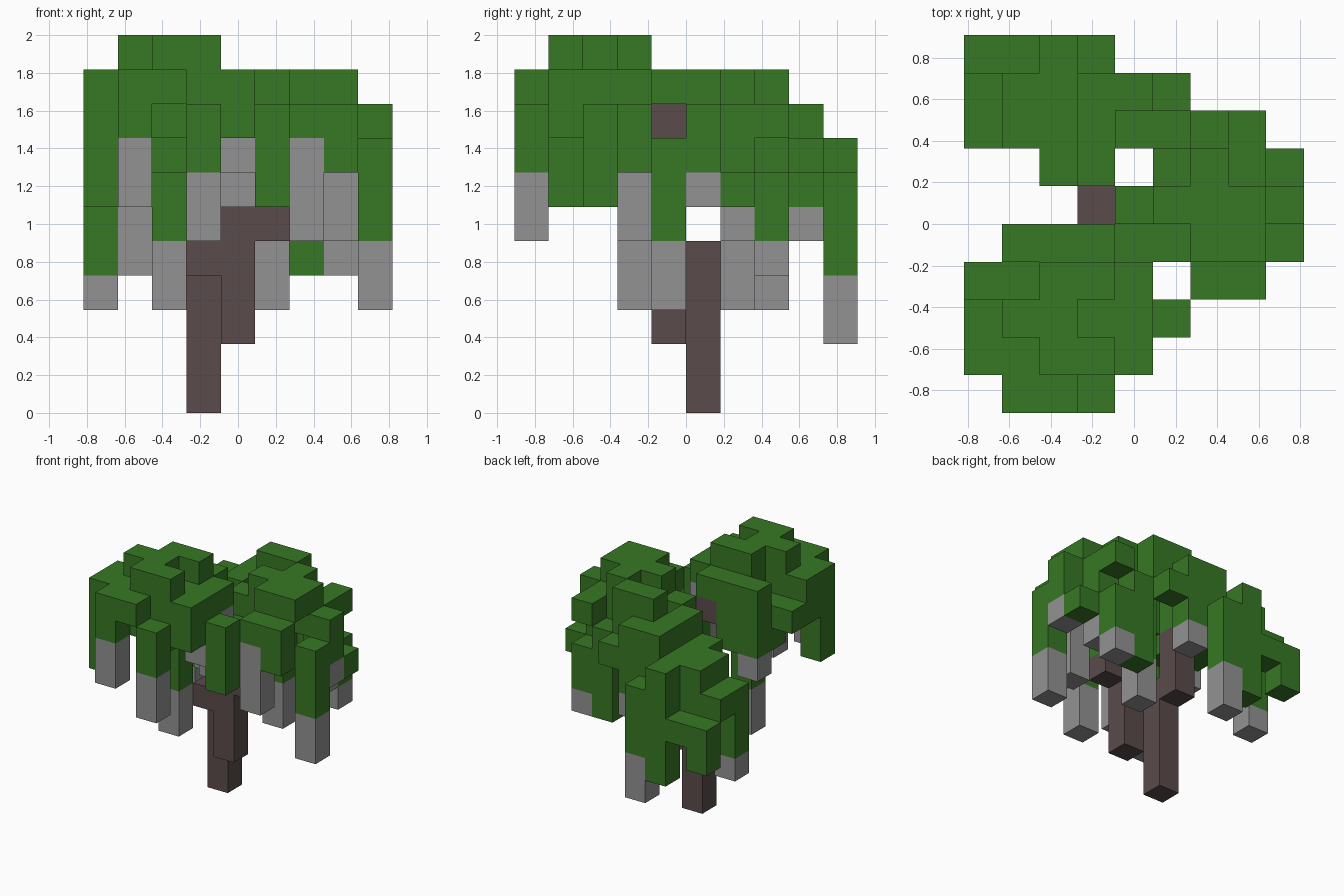
import bpy
import bmesh
from mathutils import Vector

old = bpy.data.objects.get("Cube")
if old:
    bpy.data.objects.remove(old)

CELL = 2 / 11          # the tree is eleven blocks tall
SIZE_X, SIZE_Y = 9, 10


def material(name, rgb):
    mat = bpy.data.materials.new(name)
    mat.use_nodes = True
    colour = (*rgb, 1)
    mat.diffuse_color = colour
    bsdf = mat.node_tree.nodes["Principled BSDF"]
    bsdf.inputs["Base Color"].default_value = colour
    bsdf.inputs["Roughness"].default_value = 1
    return mat


def column(i, j, low, high):
    return {(i, j, k) for k in range(low, high)}


# Canopy plan, front row first: letter = height of the leaf top in blocks
LETTERS = ".abcdefghijk"
PLAN = [
    ".jji.....",
    "jjkkj....",
    "jkkjji...",
    "iikkj.ii.",
    ".jjjhhjjh",
    "....ijjji",
    "..hi.ijig",
    "ghhijjhi.",
    "ghhiih...",
    "ffhg.....",
]

# Hanging strands: (column, row): (leaf bottom, pale tip bottom)
STRANDS = {
    (1, 0): (8, 6), (2, 0): (9, 9), (3, 0): (7, 5), (0, 1): (6, 6),
    (2, 2): (7, 7), (4, 2): (8, 7), (5, 2): (6, 6), (0, 3): (8, 8),
    (2, 3): (5, 3), (4, 3): (9, 6), (6, 3): (8, 5), (7, 3): (7, 7),
    (1, 4): (7, 6), (2, 4): (7, 7), (3, 4): (9, 9), (6, 4): (9, 9),
    (7, 4): (9, 9), (8, 4): (5, 3), (8, 5): (7, 6), (5, 6): (5, 3),
    (7, 6): (7, 5), (8, 6): (6, 6), (0, 7): (4, 3), (1, 7): (6, 4),
    (6, 7): (4, 4), (7, 7): (5, 4), (0, 8): (6, 6), (4, 8): (6, 5),
    (5, 8): (7, 7), (0, 9): (4, 4), (1, 9): (5, 5), (2, 9): (3, 3),
    (3, 9): (4, 2),
}

# Trunk, side stem and branches reaching into the leaves
wood = column(3, 5, 0, 5) | column(4, 4, 2, 6) | column(3, 4, 4, 5)
wood |= column(3, 6, 4, 7) | column(5, 4, 5, 6) | column(3, 4, 8, 9)

leaves, tips = set(), set()
for j, row in enumerate(PLAN):
    for i, letter in enumerate(row):
        top = LETTERS.index(letter)
        if not top:
            continue
        bottom = min(8, top - 2)
        low, tip = STRANDS.get((i, j), (bottom, bottom))
        leaves |= column(i, j, low, top)
        tips |= column(i, j, tip, low)
leaves -= wood
leaves.discard((7, 7, 7))      # gap under the overhanging back corner
tips -= wood
solid = leaves | tips | wood


def block_mesh(name, cells, mat):
    """Make the exposed faces of a set of blocks, merged where flat."""
    bm = bmesh.new()
    for cell in sorted(cells):
        for axis in range(3):
            for side in (0, 1):
                near = list(cell)
                near[axis] += 2 * side - 1
                if tuple(near) in solid:
                    continue
                u, v = (axis + 1) % 3, (axis + 2) % 3
                corners = []
                for du, dv in ((0, 0), (1, 0), (1, 1), (0, 1)):
                    p = Vector(cell)
                    p[axis] += side
                    p[u] += du
                    p[v] += dv
                    p -= Vector((SIZE_X / 2, SIZE_Y / 2, 0))
                    corners.append(bm.verts.new(p * CELL))
                bm.faces.new(corners if side else corners[::-1])
    bmesh.ops.remove_doubles(bm, verts=bm.verts, dist=CELL / 100)
    bmesh.ops.dissolve_limit(bm, angle_limit=0.01, verts=bm.verts, edges=bm.edges)
    mesh = bpy.data.meshes.new(name)
    bm.to_mesh(mesh)
    bm.free()
    mesh.materials.append(mat)
    obj = bpy.data.objects.new(name, mesh)
    bpy.context.collection.objects.link(obj)


block_mesh("trunk", wood, material("bark brown", (0.1, 0.071, 0.069)))
block_mesh("leaf_canopy", leaves, material("leaf green", (0.038, 0.188, 0.018)))
block_mesh("hanging_tips", tips, material("pale grey", (0.29, 0.29, 0.29)))
